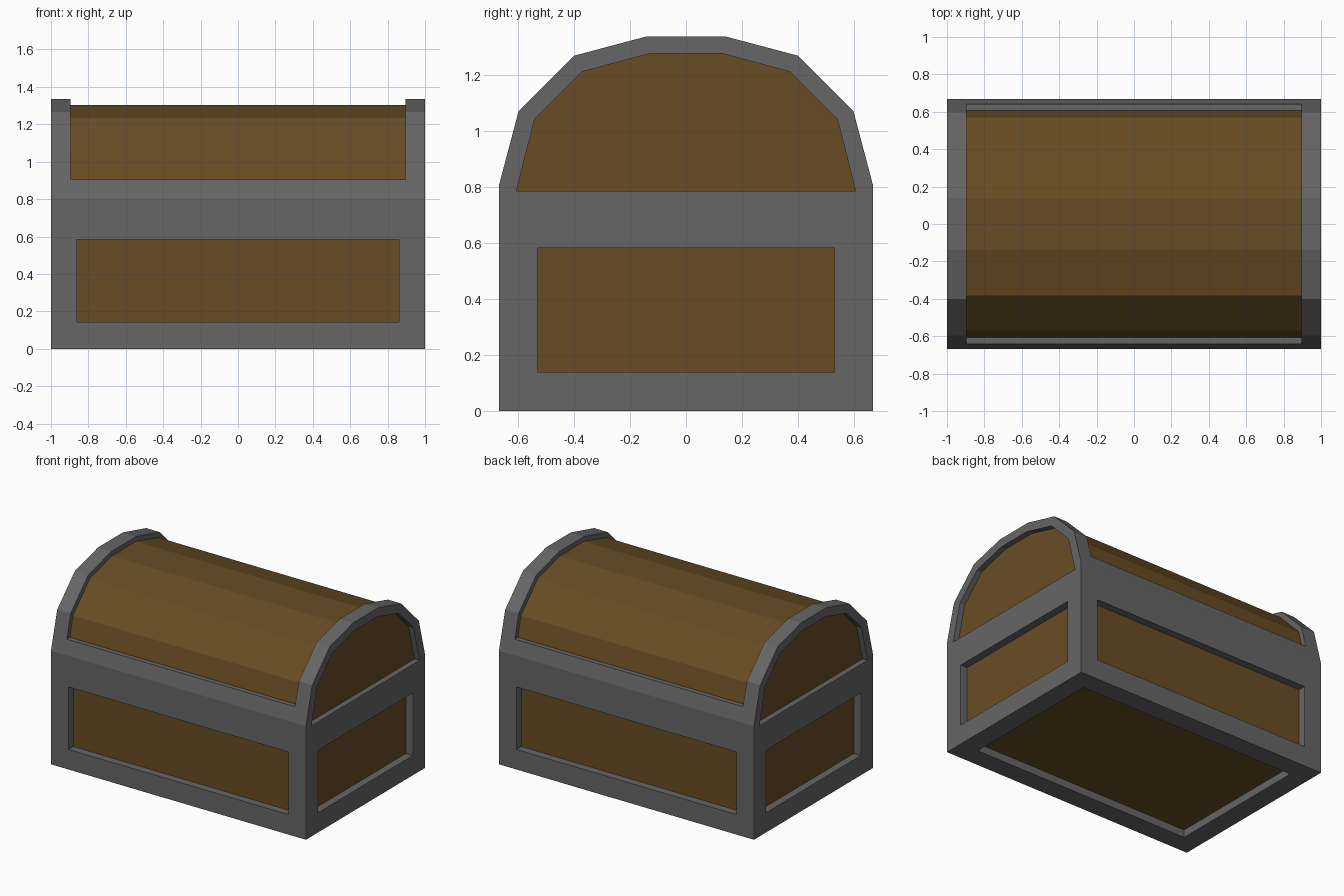
import bpy, bmesh
from mathutils import Vector

if "Cube" in bpy.data.objects:
    bpy.data.objects.remove(bpy.data.objects["Cube"])


def material(name, rgb):
    m = bpy.data.materials.new(name)
    m.diffuse_color = (*rgb, 1)
    m.use_nodes = True
    m.node_tree.nodes["Principled BSDF"].inputs["Base Color"].default_value = m.diffuse_color
    return m


iron = material("iron_grey", (0.133, 0.133, 0.133))
wood = material("wood_brown", (0.14, 0.073, 0.018))


def prism(name, pts, axis, a, b, wood_start=False, wood_sides=0):
    """Extrude a 2D outline along an axis from a to b; optionally mark wooden faces."""
    def place(p, t):
        u, v = p
        return Vector({"x": (t, u, v), "y": (u, t, v), "z": (u, v, t)}[axis])
    bm = bmesh.new()
    lo = [bm.verts.new(place(p, a)) for p in pts]
    hi = [bm.verts.new(place(p, b)) for p in pts]
    start = bm.faces.new(lo)
    start.material_index = int(wood_start)
    bm.faces.new(hi[::-1])
    n = len(pts)
    for i in range(n):
        j = (i + 1) % n
        f = bm.faces.new((lo[i], hi[i], hi[j], lo[j]))
        f.material_index = int(i < wood_sides)
    bmesh.ops.recalc_face_normals(bm, faces=bm.faces)
    me = bpy.data.meshes.new(name)
    bm.to_mesh(me)
    bm.free()
    me.materials.append(iron)
    me.materials.append(wood)
    ob = bpy.data.objects.new(name, me)
    bpy.context.collection.objects.link(ob)
    return ob


def arch(half):
    """Mirror the right half of an arch, given from bottom to top."""
    return half + [(-u, v) for u, v in reversed(half)]


def rect(w, lo, hi):
    return [(w, lo), (w, hi), (-w, hi), (-w, lo)]


# Chest: faceted barrel-top outline extruded along its length
chest = prism("chest", arch([(0.667, 0), (0.667, 0.805), (0.597, 1.07),
                             (0.40, 1.267), (0.14, 1.336)]), "x", -1, 1)

cutters = []
for s in (-1, 1):
    # Body panels on the long sides and ends
    cutters.append(prism("long_panel", rect(0.862, 0.142, 0.585), "y",
                         s * 0.613, s * 0.9, True))
    cutters.append(prism("end_panel", rect(0.53, 0.14, 0.582), "x",
                         s * 0.946, s * 1.2, True))
    # Arched lid panels on the ends
    cutters.append(prism("arched_panel", arch([(0.605, 0.785), (0.54, 1.04),
                                               (0.37, 1.21), (0.13, 1.275)]), "x",
                         s * 0.96, s * 1.2, True))
# Underside panel
cutters.append(prism("bottom_panel", rect(0.86, -0.527, 0.527), "z", 0.054, -0.2, True))
# Wooden lid planks, recessed between the end bands
planks = arch([(0.606, 0.905), (0.569, 1.045), (0.383, 1.235), (0.135, 1.302)])
cutters.append(prism("lid_planks", planks + [(-0.9, 0.905), (-0.9, 1.6), (0.9, 1.6), (0.9, 0.905)],
                     "x", -0.895, 0.895, wood_sides=len(planks) - 1))

# Carve the recesses, keeping the wooden floors
for c in cutters:
    c.hide_render = True
    mod = chest.modifiers.new(c.name, "BOOLEAN")
    mod.operation = "DIFFERENCE"
    mod.solver = "EXACT"
    mod.material_mode = "TRANSFER"
    mod.object = c
dg = bpy.context.evaluated_depsgraph_get()
carved = bpy.data.meshes.new_from_object(chest.evaluated_get(dg))
chest.modifiers.clear()
chest.data = carved
for c in cutters:
    bpy.data.objects.remove(c)
